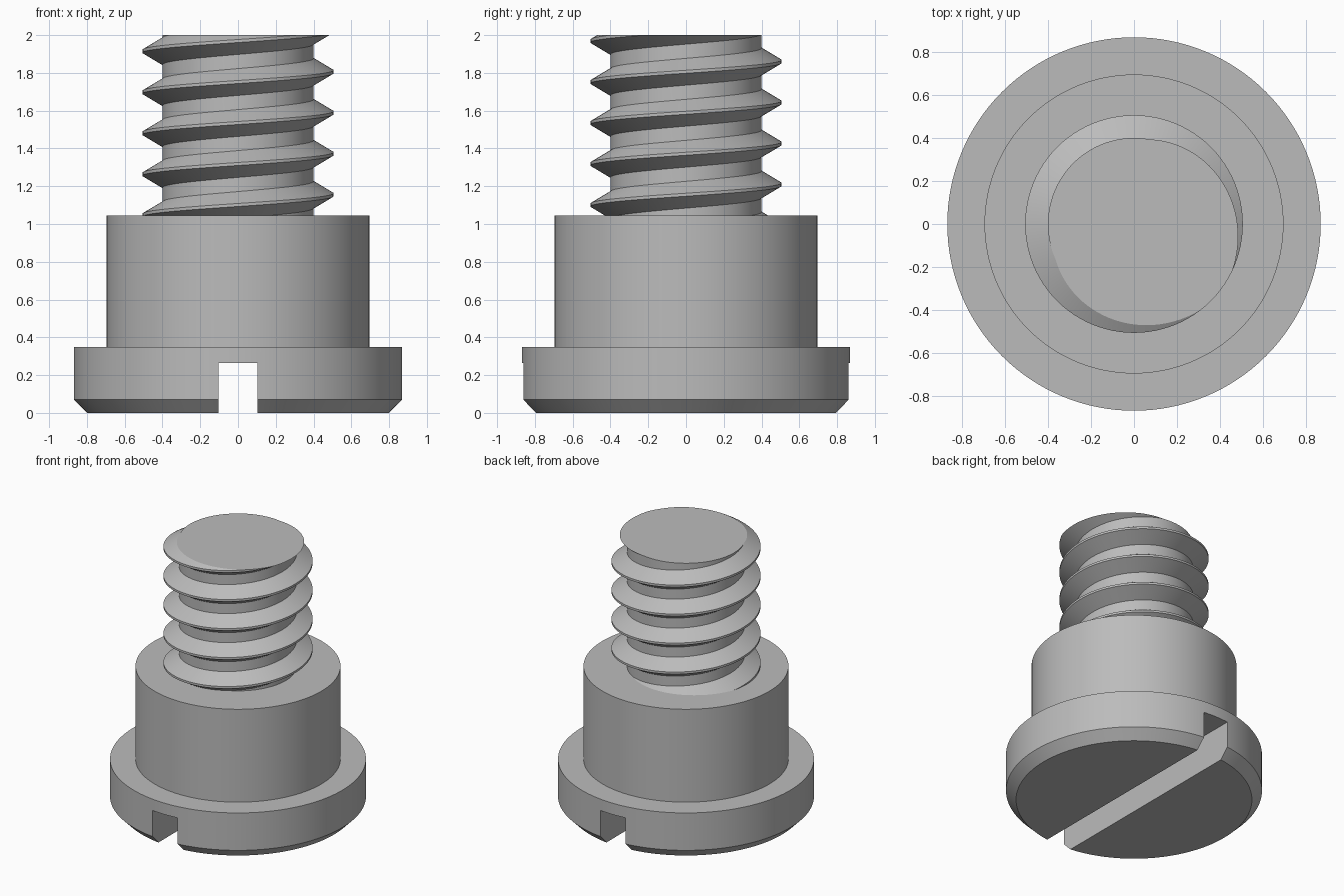
import bpy, bmesh, math
from mathutils import Vector

if "Cube" in bpy.data.objects:
    bpy.data.objects.remove(bpy.data.objects["Cube"])

# Steel colour
steel = bpy.data.materials.new("steel grey")
steel.use_nodes = True
colour = (0.5, 0.5, 0.5, 1)
steel.diffuse_color = colour
steel.node_tree.nodes["Principled BSDF"].inputs["Base Color"].default_value = colour


def make_object(name, bm):
    bmesh.ops.recalc_face_normals(bm, faces=bm.faces)
    mesh = bpy.data.meshes.new(name)
    bm.to_mesh(mesh)
    bm.free()
    mesh.materials.append(steel)
    obj = bpy.data.objects.new(name, mesh)
    bpy.context.collection.objects.link(obj)
    return obj


def activate(obj):
    bpy.ops.object.select_all(action='DESELECT')
    obj.select_set(True)
    bpy.context.view_layer.objects.active = obj


def smooth(obj):
    activate(obj)
    bpy.ops.object.shade_smooth_by_angle(angle=math.radians(25))


def lathe(name, profile, sides=128):
    """Closed solid of revolution from (radius, height) points."""
    bm = bmesh.new()
    rings = []
    for r, z in profile:
        angles = [math.tau * i / sides for i in range(sides)]
        rings.append([bm.verts.new((r * math.cos(a), r * math.sin(a), z)) for a in angles])
    for low, high in zip(rings, rings[1:]):
        for i in range(sides):
            j = (i + 1) % sides
            bm.faces.new((low[i], low[j], high[j], high[i]))
    bm.faces.new(rings[0][::-1])
    bm.faces.new(rings[-1])
    return make_object(name, bm)


# Chamfered head with a screwdriver slot running front to back
HEAD_R, HEAD_TOP = 0.868, 0.35
head = lathe("slotted_head", [(0.8, 0), (HEAD_R, 0.07), (HEAD_R, HEAD_TOP)])
SLOT_HALF, SLOT_DEPTH = 0.103, 0.265
bm = bmesh.new()
bmesh.ops.create_cube(bm, size=2)
bmesh.ops.scale(bm, verts=bm.verts, vec=(SLOT_HALF, 1.2, SLOT_DEPTH))
cutter = make_object("slot_cutter", bm)
cutter.hide_render = True
cut = head.modifiers.new("slot", 'BOOLEAN')
cut.operation, cut.solver, cut.object = 'DIFFERENCE', 'EXACT', cutter
activate(head)
bpy.ops.object.modifier_apply(modifier=cut.name)
bpy.data.objects.remove(cutter)
smooth(head)

# Plain cylindrical shoulder
SHOULDER_TOP = 1.045
smooth(lathe("shoulder", [(0.695, 0.3), (0.695, SHOULDER_TOP)]))

# Right-handed thread: one tooth profile repeated per pitch and twisted upward
PITCH, ROOT, CREST = 0.217, 0.4, 0.506
tooth = [(ROOT, -0.071), (CREST, -0.008), (CREST, 0.008), (ROOT, 0.071)]
STEPS, TURNS, START = 96, 8, 0.938 - 2 * PITCH
bm = bmesh.new()
columns = []
for i in range(STEPS + 1):
    a = math.tau * i / STEPS
    base = START + PITCH * i / STEPS
    columns.append([bm.verts.new((r * math.cos(a), r * math.sin(a), base + PITCH * t + dz))
                    for t in range(TURNS) for r, dz in tooth])
for left, right in zip(columns, columns[1:]):
    for k in range(len(left) - 1):
        bm.faces.new((left[k], right[k], right[k + 1], left[k + 1]))
bmesh.ops.remove_doubles(bm, verts=bm.verts, dist=0.0001)

# Trim both ends flat and cap them
for height, up in ((2, 1), (SHOULDER_TOP - 0.05, -1)):
    bmesh.ops.bisect_plane(bm, geom=bm.verts[:] + bm.edges[:] + bm.faces[:], dist=1e-5,
                           plane_co=Vector((0, 0, height)), plane_no=Vector((0, 0, up)),
                           clear_outer=True)
    rim = [e for e in bm.edges if e.is_boundary
           and all(abs(v.co.z - height) < 1e-4 for v in e.verts)]
    bmesh.ops.holes_fill(bm, edges=rim, sides=0)
smooth(make_object("threaded_shank", bm))
